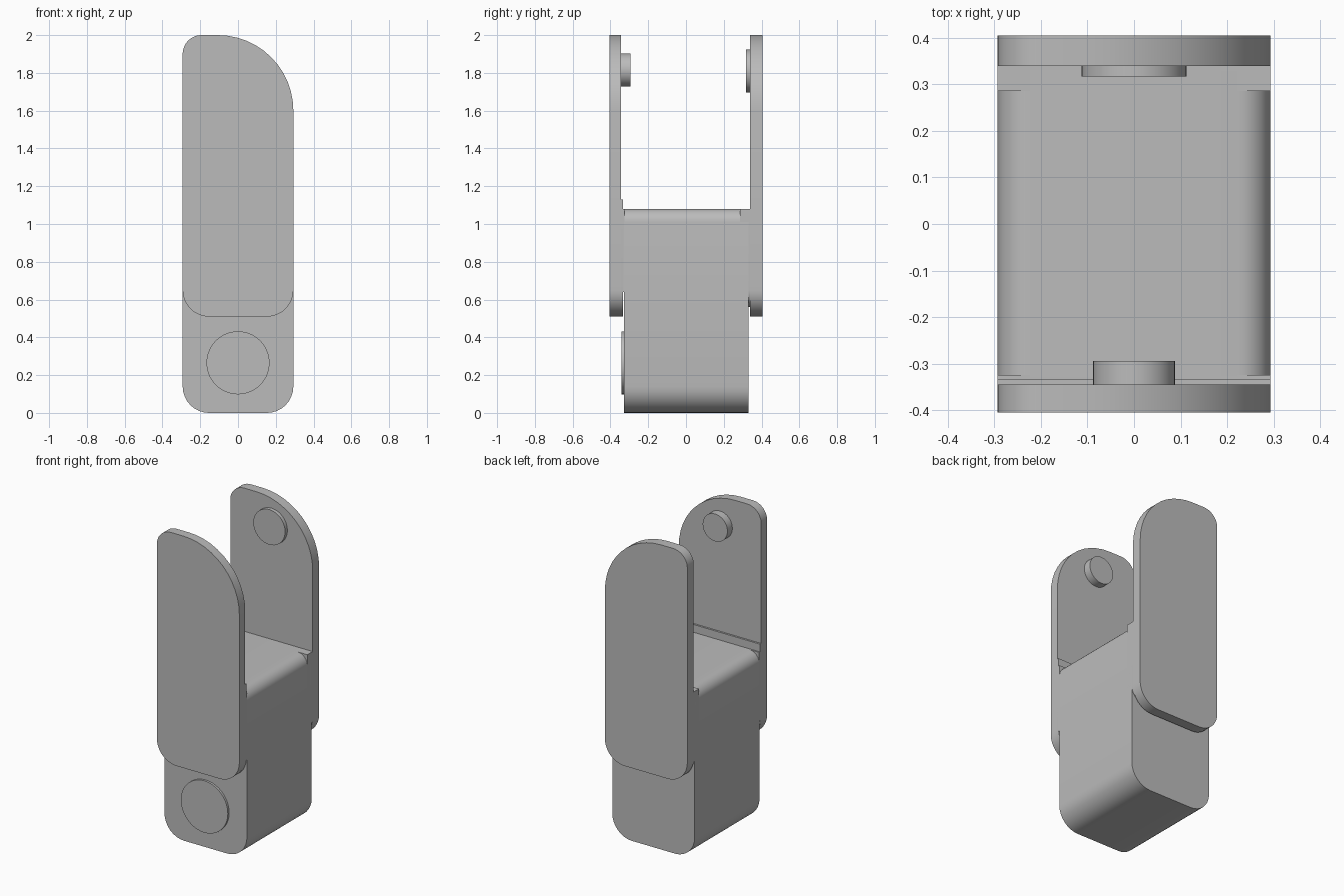
import bpy
import bmesh
from math import cos, sin, pi, radians

if "Cube" in bpy.data.objects:
    bpy.data.objects.remove(bpy.data.objects["Cube"])

grey = bpy.data.materials.new("plain grey")
grey.use_nodes = True
colour = (0.5, 0.5, 0.5, 1)
grey.diffuse_color = colour
grey.node_tree.nodes["Principled BSDF"].inputs["Base Color"].default_value = colour

HALF = 0.293  # half width shared by the body and plates


def extrude(name, outline, y0, y1):
    """Extrude an x-z outline along y, smooth along its curves."""
    bm = bmesh.new()
    face = bm.faces.new([bm.verts.new((x, y0, z)) for x, z in outline])
    made = bmesh.ops.extrude_face_region(bm, geom=[face])["geom"]
    moved = [v for v in made if isinstance(v, bmesh.types.BMVert)]
    bmesh.ops.translate(bm, verts=moved, vec=(0, y1 - y0, 0))
    bmesh.ops.recalc_face_normals(bm, faces=bm.faces)
    mesh = bpy.data.meshes.new(name)
    bm.to_mesh(mesh)
    bm.free()
    mesh.materials.append(grey)
    obj = bpy.data.objects.new(name, mesh)
    bpy.context.collection.objects.link(obj)
    bpy.ops.object.select_all(action="DESELECT")
    obj.select_set(True)
    bpy.context.view_layer.objects.active = obj
    bpy.ops.object.shade_smooth_by_angle(angle=radians(30))
    return obj


def rounded(z0, z1, radii, steps=8):
    """Rectangle with radii in order: top right, top left, bottom left, bottom right."""
    corners = [(1, z1, -1), (-1, z1, -1), (-1, z0, 1), (1, z0, 1)]
    points = []
    for i, ((side, z, up), r) in enumerate(zip(corners, radii)):
        cx, cz = side * (HALF - r), z + up * r
        for k in range(steps + 1 if r else 1):
            a = (i + k / steps) * pi / 2
            points.append((cx + r * cos(a), cz + r * sin(a)) if r else (side * HALF, z))
    return points


def disc(z, r, count=40):
    return [(r * cos(2 * pi * k / count), z + r * sin(2 * pi * k / count))
            for k in range(count)]


# Main block with softened long edges
extrude("body", rounded(0, 1.08, (0.07, 0.07, 0.14, 0.14)), -0.328, 0.33)

# Two upright side plates with one broad top corner
plate = rounded(0.51, 2.0, (0.40, 0.10, 0.14, 0.14), 12)
extrude("front_plate", plate, -0.405, -0.345)
extrude("back_plate", plate, 0.34, 0.405)

# Webs joining the plates to the block
extrude("front_web", rounded(0.51, 1.13, (0, 0, 0.14, 0.14)), -0.35, -0.333)
extrude("front_web_inner", rounded(0.64, 1.08, (0, 0, 0, 0)), -0.335, -0.325)
extrude("back_web", rounded(0.56, 1.08, (0, 0, 0.09, 0.09)), 0.286, 0.345)

# Pivot pegs facing each other, and the round button below the front plate
extrude("front_peg", disc(1.815, 0.088), -0.35, -0.295)
extrude("back_peg", disc(1.81, 0.113), 0.317, 0.345)
extrude("front_button", disc(0.265, 0.167), -0.342, -0.32)
